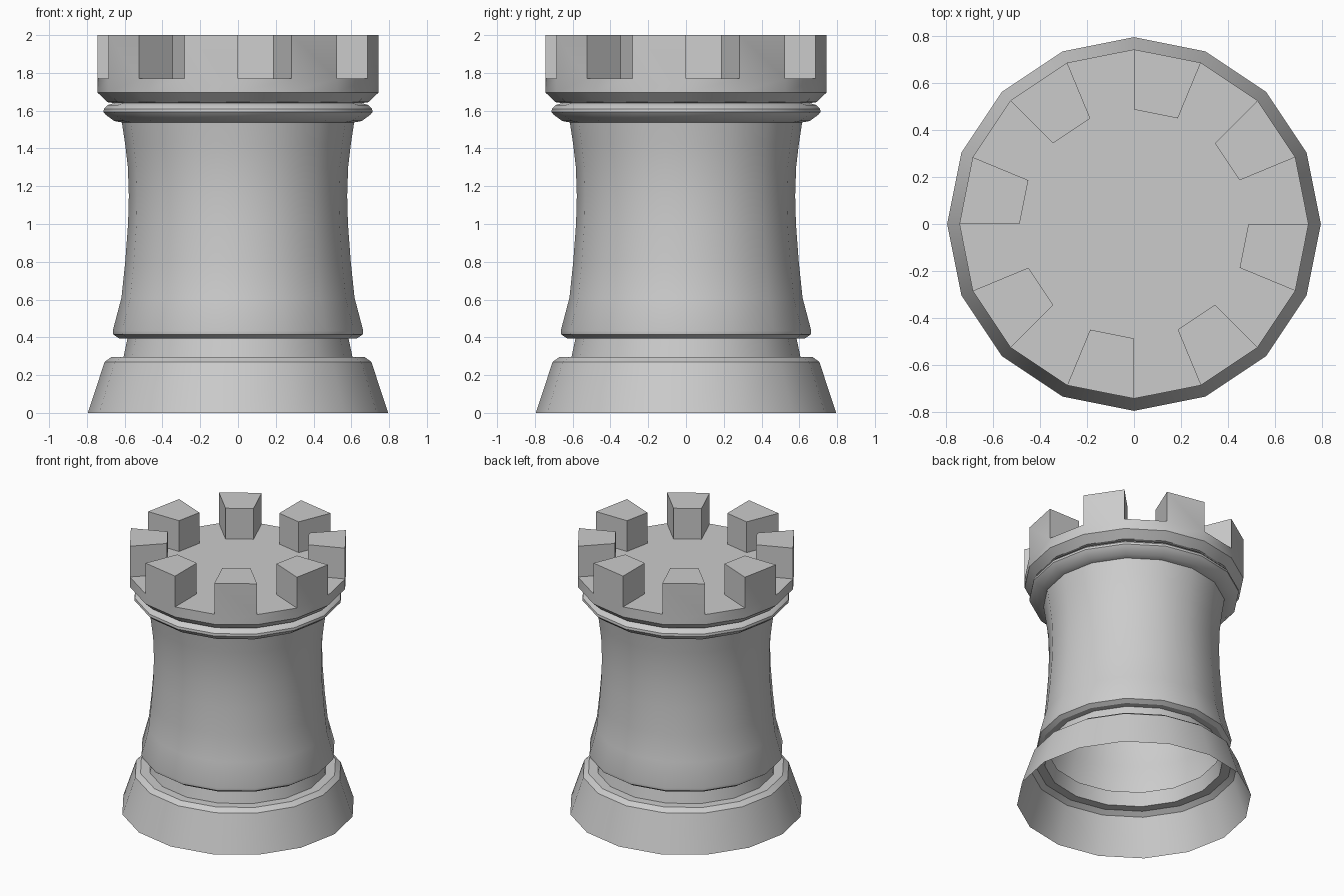
import bpy, bmesh
from math import radians, cos, sin, pi

if "Cube" in bpy.data.objects:
    bpy.data.objects.remove(bpy.data.objects["Cube"])

SIDES = 16
# outer profile (radius, height), open at the bottom
PROFILE = [
    (0.795, 0.0), (0.706, 0.27), (0.67, 0.296), (0.606, 0.296),   # foot
    (0.585, 0.395), (0.63, 0.395), (0.66, 0.415), (0.663, 0.435), # lower ring
    (0.617, 0.61), (0.597, 0.8), (0.582, 1.0), (0.578, 1.15),     # waisted body
    (0.583, 1.3), (0.597, 1.42), (0.615, 1.538),
    (0.655, 1.545), (0.70, 1.578), (0.712, 1.592), (0.71, 1.61),  # collar
    (0.69, 1.63), (0.655, 1.64), (0.69, 1.645),
    (0.743, 1.695), (0.743, 1.77),                                # crown
    (0.487, 1.77),                                                # floor
]

bm = bmesh.new()
rings = []
for r, z in PROFILE:
    rings.append([bm.verts.new((r * cos(2 * pi * i / SIDES), r * sin(2 * pi * i / SIDES), z))
                  for i in range(SIDES)])
rim = []
for lo, hi in zip(rings, rings[1:]):
    rim = []
    for i in range(SIDES):
        j = (i + 1) % SIDES
        rim.append(bm.faces.new((lo[i], lo[j], hi[j], hi[i])))
bm.faces.new(rings[-1])

# battlements: raise every second rim face
ext = bmesh.ops.extrude_discrete_faces(bm, faces=rim[1::2])
top_verts = {v for f in ext["faces"] for v in f.verts}
for v in top_verts:
    v.co.z = 2.0
bmesh.ops.remove_doubles(bm, verts=bm.verts, dist=1e-5)

mesh = bpy.data.meshes.new("rook_tower")
bm.to_mesh(mesh)
bm.free()
tower = bpy.data.objects.new("rook_tower", mesh)
bpy.context.collection.objects.link(tower)
bpy.context.view_layer.objects.active = tower
tower.select_set(True)
bpy.ops.object.shade_smooth_by_angle(angle=radians(30))
